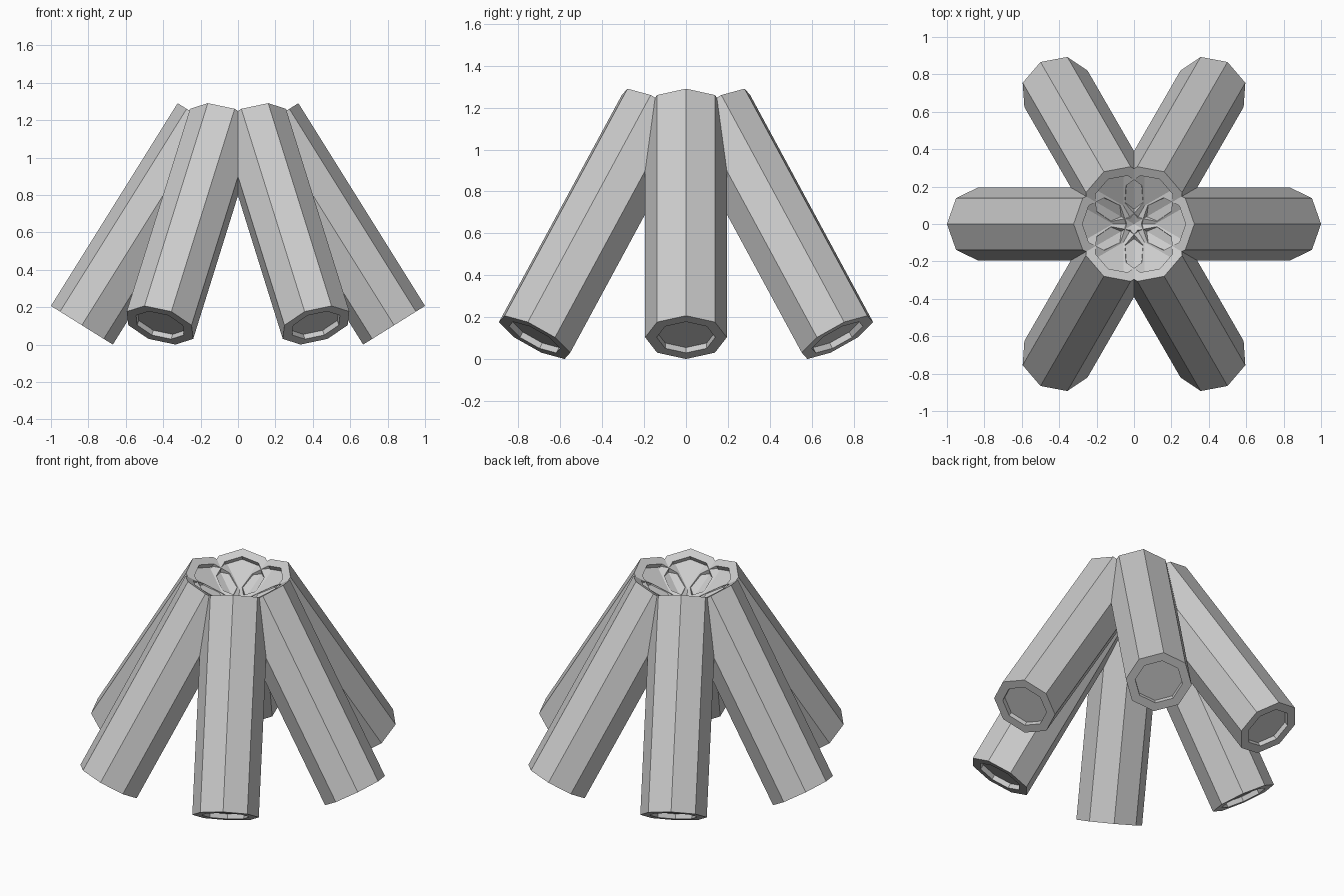
import bpy, bmesh, math
from mathutils import Matrix

if "Cube" in bpy.data.objects:
    bpy.data.objects.remove(bpy.data.objects["Cube"])

SIDES = 8
R, R_IN = 0.195, 0.14      # outer radius, recess radius
LENGTH, DEPTH = 1.278, 0.03
TILT = math.radians(32)

# Profile of one log (radius, height): recess floor, rim, shaft, rim, recess floor
PROFILE = [(R_IN, DEPTH), (R_IN, 0), (R, 0),
           (R, LENGTH), (R_IN, LENGTH), (R_IN, LENGTH - DEPTH)]


def make_log(name, angle):
    bm = bmesh.new()
    rings = []
    for r, z in PROFILE:
        rings.append([bm.verts.new((r * math.cos(math.tau * i / SIDES),
                                    r * math.sin(math.tau * i / SIDES), z))
                      for i in range(SIDES)])
    for a, b in zip(rings, rings[1:]):
        for i in range(SIDES):
            j = (i + 1) % SIDES
            bm.faces.new((a[i], a[j], b[j], b[i]))
    bm.faces.new(rings[0][::-1])
    bm.faces.new(rings[-1])
    bmesh.ops.recalc_face_normals(bm, faces=bm.faces[:])

    # Lean the log inward with its lowest corner on the ground, then turn it
    place = (Matrix.Rotation(angle, 4, 'Z')
             @ Matrix.Translation((1 - R * math.cos(TILT), 0, R * math.sin(TILT)))
             @ Matrix.Rotation(-TILT, 4, 'Y'))
    bm.transform(place)
    mesh = bpy.data.meshes.new(name)
    bm.to_mesh(mesh)
    bm.free()
    bpy.context.collection.objects.link(bpy.data.objects.new(name, mesh))


# Six logs leaning together around the centre
for k in range(6):
    make_log(f"log_{k + 1}", math.radians(60 * k))
